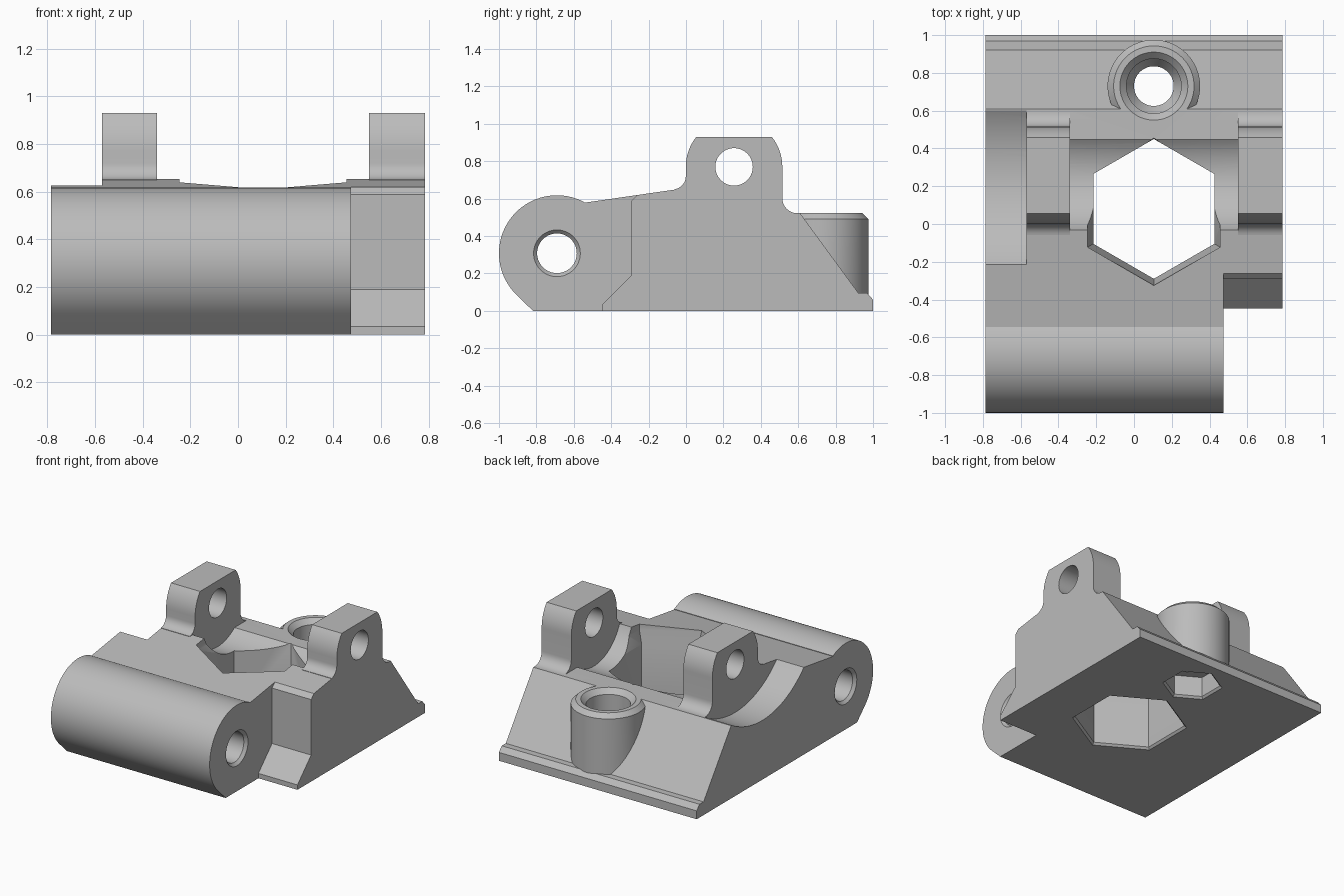
import bpy
from math import sin, cos, pi, radians

cube = bpy.data.objects.get("Cube")
if cube:
    bpy.data.objects.remove(cube, do_unlink=True)

grey = bpy.data.materials.new("plain grey")
grey.use_nodes = True
grey.diffuse_color = (0.5, 0.5, 0.5, 1)
grey.node_tree.nodes["Principled BSDF"].inputs["Base Color"].default_value = (0.5, 0.5, 0.5, 1)


def make(name, verts, faces):
    mesh = bpy.data.meshes.new(name)
    mesh.from_pydata(verts, [], faces)
    mesh.materials.append(grey)
    obj = bpy.data.objects.new(name, mesh)
    bpy.context.collection.objects.link(obj)
    # consistent outward normals for the booleans
    bpy.ops.object.select_all(action='DESELECT')
    bpy.context.view_layer.objects.active = obj
    obj.select_set(True)
    bpy.ops.object.mode_set(mode='EDIT')
    bpy.ops.mesh.select_all(action='SELECT')
    bpy.ops.mesh.normals_make_consistent(inside=False)
    bpy.ops.object.mode_set(mode='OBJECT')
    return obj


def prism(name, pts, x0, x1):
    """Extrude a (y, z) outline along x."""
    n = len(pts)
    verts = [(x, y, z) for x in (x0, x1) for y, z in pts]
    faces = [(i, (i + 1) % n, n + (i + 1) % n, n + i) for i in range(n)]
    return make(name, verts, faces + [tuple(range(n)), tuple(range(n, 2 * n))])


def turned(name, profile, a, b, axis='z', n=64):
    """Stack rings of (radius, height) along z at (x=a, y=b) or along x at (y=a, z=b)."""
    verts = []
    for r, h in profile:
        for i in range(n):
            t = pi / 2 + 2 * pi * i / n
            u, v = a + r * cos(t), b + r * sin(t)
            verts.append((u, v, h) if axis == 'z' else (h, u, v))
    faces = [(k * n + i, k * n + (i + 1) % n, (k + 1) * n + (i + 1) % n, (k + 1) * n + i)
             for k in range(len(profile) - 1) for i in range(n)]
    last = (len(profile) - 1) * n
    return make(name, verts, faces + [tuple(range(n)), tuple(range(last, last + n))])


def arc(cy, cz, r, a0, a1, n=8):
    angles = [radians(a0 + (a1 - a0) * i / n) for i in range(n + 1)]
    return [(cy + r * cos(t), cz + r * sin(t)) for t in angles]


def combine(target, tool, operation='DIFFERENCE'):
    mod = target.modifiers.new("combine", 'BOOLEAN')
    mod.object, mod.operation, mod.solver = tool, operation, 'EXACT'
    bpy.context.view_layer.objects.active = target
    bpy.ops.object.modifier_apply(modifier=mod.name)
    bpy.data.objects.remove(tool, do_unlink=True)


W = 0.785
PIN = (0.257, 0.77)       # ear pin centre (y, z)
BARREL = (-0.69, 0.308)   # front barrel centre (y, z)
BOSS = (0.105, 0.73)      # screw boss centre (x, y)

# Body: round front barrel, sloping deck, rear ramp and lip
outline = [(-0.818, 0), (1, 0), (1, 0.06), (0.968, 0.095), (0.922, 0.095), (0.61, 0.522),
           (0.08, 0.522), (0.02, 0.66), (-0.545, 0.578)]
outline += arc(*BARREL, 0.31, 62, 225, 40)
body = prism("bracket_body", outline, -W, W)

# Front corner notch with chamfered edges
notch = [(-1.2, -0.1), (-0.447, -0.1), (-0.447, 0.035), (-0.292, 0.19), (-0.292, 0.588),
         (-0.255, 0.625), (-0.255, 0.9), (-1.2, 0.9)]
combine(body, prism("notch_cutter", notch, 0.475, 1))

# Rounded clearance between the ears and the wider side scoop
combine(body, turned("groove_cutter", [(0.312, -0.34), (0.312, 0.55)], *PIN, 'x', 96))
combine(body, turned("scoop_cutter", [(0.655, -1), (0.655, -0.57)], PIN[0], 1.08, 'x', 128))

# Two hinge ears with filleted feet and rounded shoulders
ear = [(-0.06, 0.3), (0.61, 0.3), (0.61, 0.522)]
ear += arc(0.595, 0.602, 0.08, 270, 180)
ear += arc(*PIN, 0.258, 0, 38.5)
ear += arc(*PIN, 0.258, 141.5, 180)
ear += arc(-0.071, 0.72, 0.07, 0, -80)
for x0, x1 in ((-0.57, -0.34), (0.55, W)):
    combine(body, prism("ear", ear, x0, x1), 'UNION')

# Rear screw boss with bevelled rim
combine(body, turned("boss", [(0.245, 0.05), (0.245, 0.492), (0.213, 0.522)], *BOSS), 'UNION')

# Pin holes, barrel hole with countersinks
combine(body, turned("pin_cutter", [(0.1, -1), (0.1, 1)], *PIN, 'x'))
for end, inner in ((0.475, 0.455), (-W, -0.765)):
    combine(body, turned("countersink", [(0.125, end * 1.02), (0.125, end), (0.106, inner)],
                         *BARREL, 'x'))
combine(body, turned("barrel_cutter", [(0.106, -1), (0.106, 1)], *BARREL, 'x'))

# Screw bore and hexagonal nut pocket below
bore = [(0.105, -0.1), (0.105, 0.3), (0.145, 0.36), (0.145, 0.487), (0.18, 0.522), (0.18, 0.6)]
combine(body, turned("bore_cutter", bore, *BOSS))
combine(body, turned("nut_cutter", [(0.2, -0.1), (0.2, 0), (0.185, 0.015), (0.185, 0.16)],
                     *BOSS, 'z', 6))

# Large hexagonal opening, bevelled where it meets the deck and the base
window = [(0.385, -0.1), (0.385, 0), (0.37, 0.015), (0.37, 0.51), (0.405, 0.6), (0.405, 0.8)]
combine(body, turned("window_cutter", window, 0.105, 0.08, 'z', 6))

# Smooth the round surfaces, keep machined edges sharp
bpy.ops.object.select_all(action='DESELECT')
body.select_set(True)
bpy.context.view_layer.objects.active = body
bpy.ops.object.shade_smooth_by_angle(angle=radians(20))
